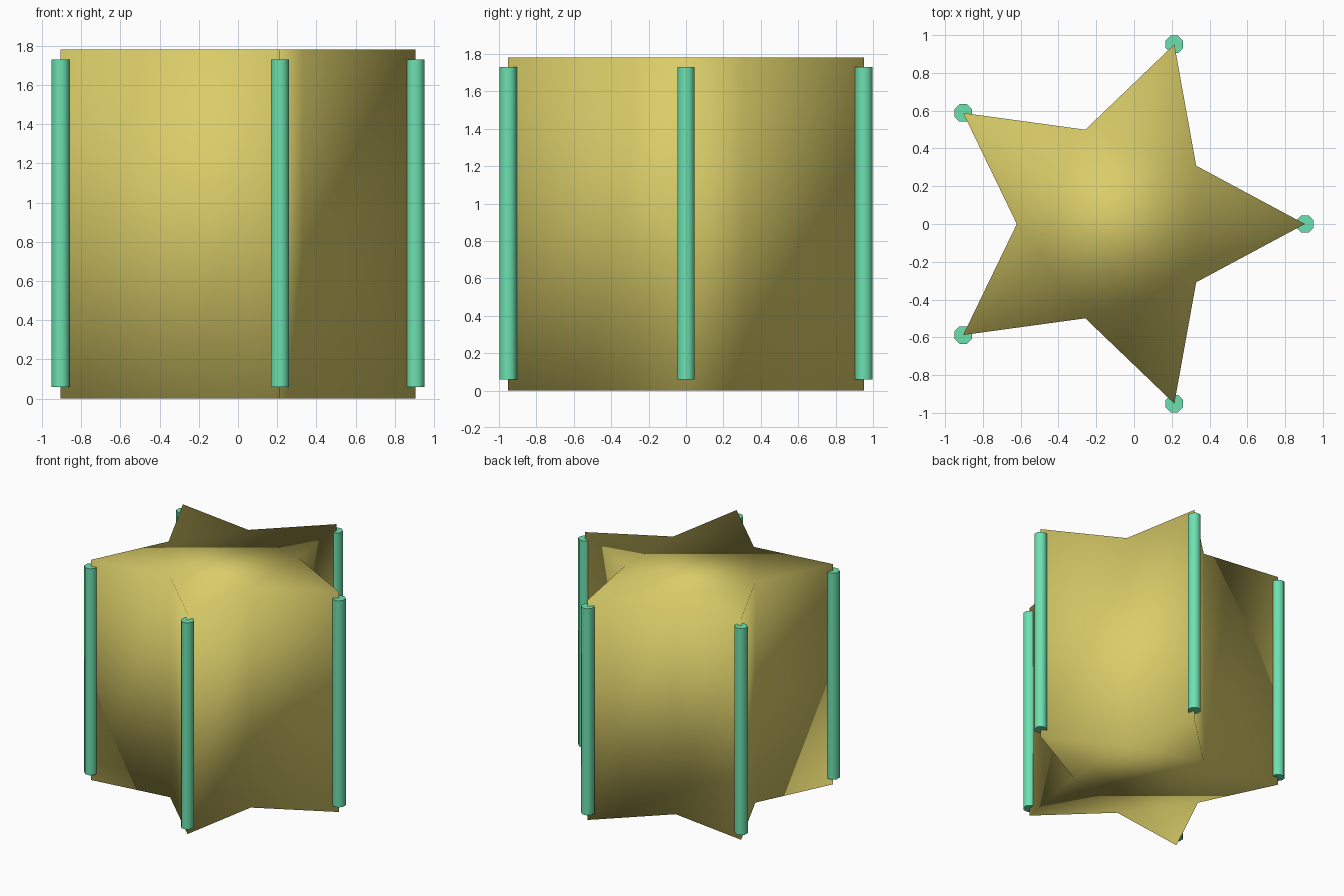
import bpy, bmesh, math

if "Cube" in bpy.data.objects:
    bpy.data.objects.remove(bpy.data.objects["Cube"])

TIP_R, VALLEY_R = 1.0, 0.525
HEIGHT = 1.78
SHIFT_X = -0.0955          # recentres the five-pointed outline on x = 0
ROD_R, ROD_Z0, ROD_Z1 = 0.05, 0.06, 1.73


def material(name, rgb):
    m = bpy.data.materials.new(name)
    m.diffuse_color = (*rgb, 1.0)
    m.use_nodes = True
    m.node_tree.nodes["Principled BSDF"].inputs["Base Color"].default_value = m.diffuse_color
    return m


def finish(name, bm, mat):
    bmesh.ops.recalc_face_normals(bm, faces=bm.faces)
    mesh = bpy.data.meshes.new(name)
    bm.to_mesh(mesh)
    bm.free()
    mesh.materials.append(mat)
    obj = bpy.data.objects.new(name, mesh)
    bpy.context.collection.objects.link(obj)
    return obj


def prism(name, outline, z0, z1, mat):
    bm = bmesh.new()
    base = bm.faces.new([bm.verts.new((x, y, z0)) for x, y in outline])
    ext = bmesh.ops.extrude_face_region(bm, geom=[base], use_keep_orig=True)
    top = [g for g in ext["geom"] if isinstance(g, bmesh.types.BMVert)]
    bmesh.ops.translate(bm, verts=top, vec=(0, 0, z1 - z0))
    return finish(name, bm, mat)


def polar(r, angle, cx=0.0, cy=0.0):
    return cx + r * math.cos(angle), cy + r * math.sin(angle)


gold = material("soft gold", (0.70, 0.61, 0.14))
green = material("mint green", (0.15, 0.75, 0.43))

# Star body: capped prism, softly shaded over every edge
star = [polar(VALLEY_R if i % 2 else TIP_R, i * math.pi / 5, SHIFT_X) for i in range(10)]
body = prism("star_body", star, 0.0, HEIGHT, gold)
for f in body.data.polygons:
    f.use_smooth = True

# Edge rods: one eight-sided rod on each star tip
for i, (cx, cy) in enumerate(star[::2]):
    ring = [polar(ROD_R, (k + 0.5) * math.pi / 4, cx, cy) for k in range(8)]
    rod = prism(f"edge_rod_{i + 1}", ring, ROD_Z0, ROD_Z1, green)
    bpy.ops.object.select_all(action='DESELECT')
    rod.select_set(True)
    bpy.context.view_layer.objects.active = rod
    bpy.ops.object.shade_smooth_by_angle(angle=math.radians(50))
